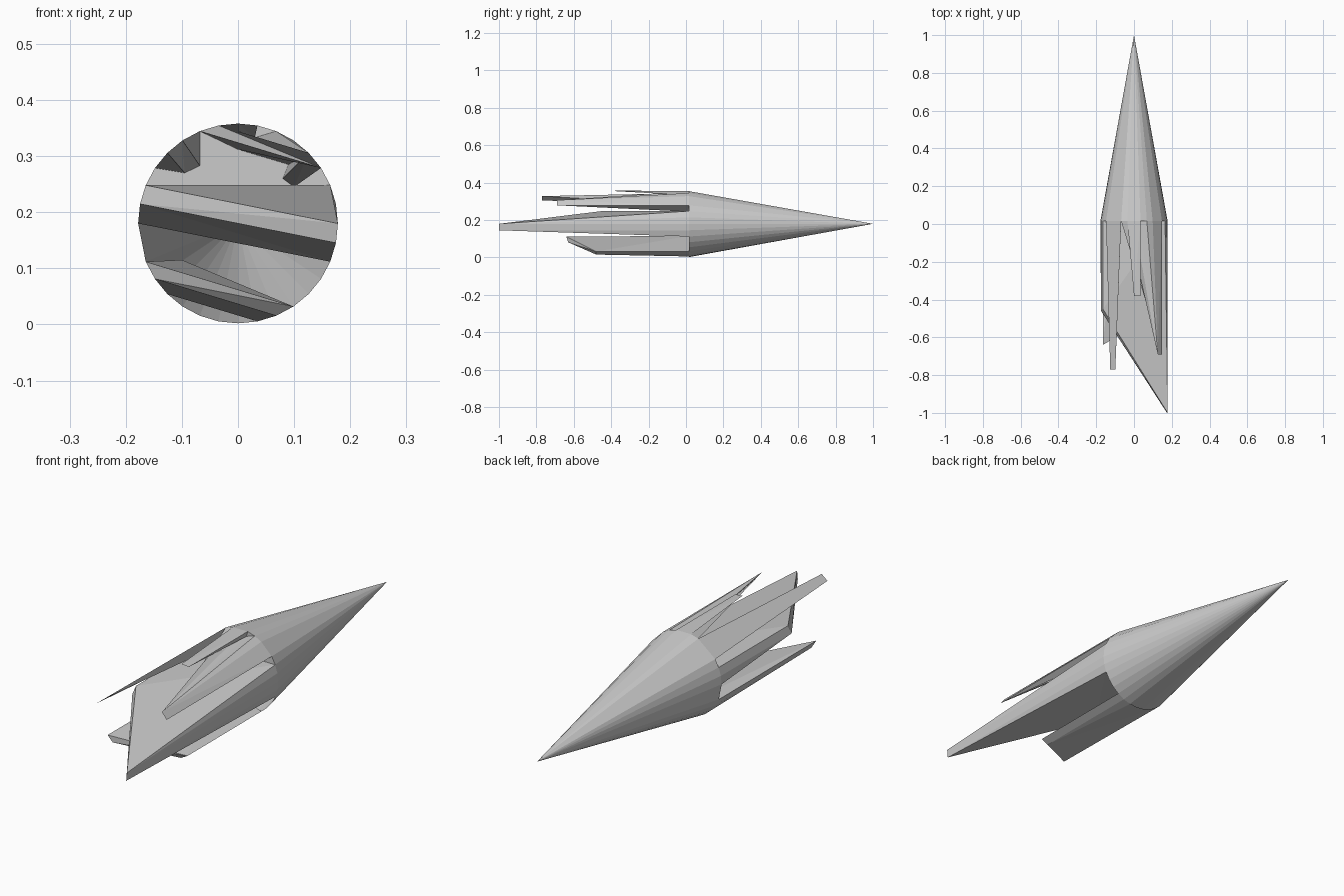
import bpy, bmesh
from math import cos, sin, pi

if "Cube" in bpy.data.objects:
    bpy.data.objects.remove(bpy.data.objects["Cube"])

SIDES, R, CZ, BASE_Y = 32, 0.178, 0.18, 0.015


def rim(k, y=BASE_Y):
    """Point number k on the 32-sided rim, pushed to depth y."""
    a = 2 * pi * k / SIDES
    return (R * cos(a), y, CZ + R * sin(a))


def inner(x, z):
    """Point inside the rim, on the break line."""
    return (x, BASE_Y, z)


def make(name, verts, faces):
    me = bpy.data.meshes.new(name)
    bm = bmesh.new()
    vs = [bm.verts.new(v) for v in verts]
    for f in faces:
        bm.faces.new([vs[i] for i in f])
    bmesh.ops.triangulate(bm, faces=[f for f in bm.faces if len(f.verts) == 4])
    bmesh.ops.remove_doubles(bm, verts=bm.verts, dist=1e-5)
    bmesh.ops.recalc_face_normals(bm, faces=bm.faces)
    bm.to_mesh(me)
    bm.free()
    ob = bpy.data.objects.new(name, me)
    bpy.context.collection.objects.link(ob)
    return ob


def shard(name, base, tip, end):
    """Splinter: base loop lofted to a tip loop of equal length, closed by 'end' faces."""
    n = len(base)
    faces = [(i, (i + 1) % n, n + (i + 1) % n, n + i) for i in range(n)]
    faces += [tuple(n + i for i in f) for f in end]
    return make(name, base + tip, faces)


# Hollow pointed cone with broad facets where the splinters begin
kept = [k for k in range(SIDES) if k not in (4, 8, 11, 12, 17)]
n = len(kept)
make("cone_point", [rim(k) for k in kept] + [(0, 1, CZ)],
     [(i, (i + 1) % n, n) for i in range(n)])

# Flat break across the upper part of the cone base
cap = [k for k in kept if 2 <= k <= 14]
make("upper_break_face", [rim(k) for k in cap], [tuple(range(len(cap)))])

# Long middle slab with slanted end
shard("middle_slab",
      [rim(k) for k in (-2, -1, 0, 1, 2, 14, 15, 16)],
      [rim(-1, -1), rim(-1, -1), rim(0, -1), rim(0, -1), rim(0, -1),
       rim(14, -.45), rim(15, -.46), rim(15, -.46)],
      [(1, 2, 5, 6)])

# Lower slab
shard("lower_slab",
      [rim(k) for k in (18, 19, 20, 25, 26, 27)] + [inner(-.1, .115)],
      [rim(18, -.64), rim(19, -.63), rim(19, -.63),
       rim(26, -.48), rim(26, -.48), rim(27, -.48), rim(18, -.64)],
      [(0, 1, 3, 5)])

# Upper left splinter
shard("left_splinter",
      [rim(13), rim(10), inner(-.068, .283), inner(-.095, .27)],
      [rim(12, -.77), rim(11, -.77), rim(11, -.77), rim(12, -.77)], [])

# Upper right splinter
shard("right_splinter",
      [rim(3), rim(5), rim(6), inner(.03, .333), inner(0, .333), rim(9), rim(10),
       inner(0, .312), inner(.09, .285), inner(.08, .26), inner(.1, .245)],
      [rim(3, -.69)] + [rim(4, -.69)] * 5 + [rim(3, -.69)] * 2
      + [rim(4, -.69)] * 2 + [rim(3, -.69)], [])

# Short top splinter
shard("top_splinter",
      [rim(7), rim(9), inner(0, .333), inner(.03, .333)],
      [rim(7, -.38), rim(8, -.38), rim(8, -.38), rim(7, -.38)], [])
